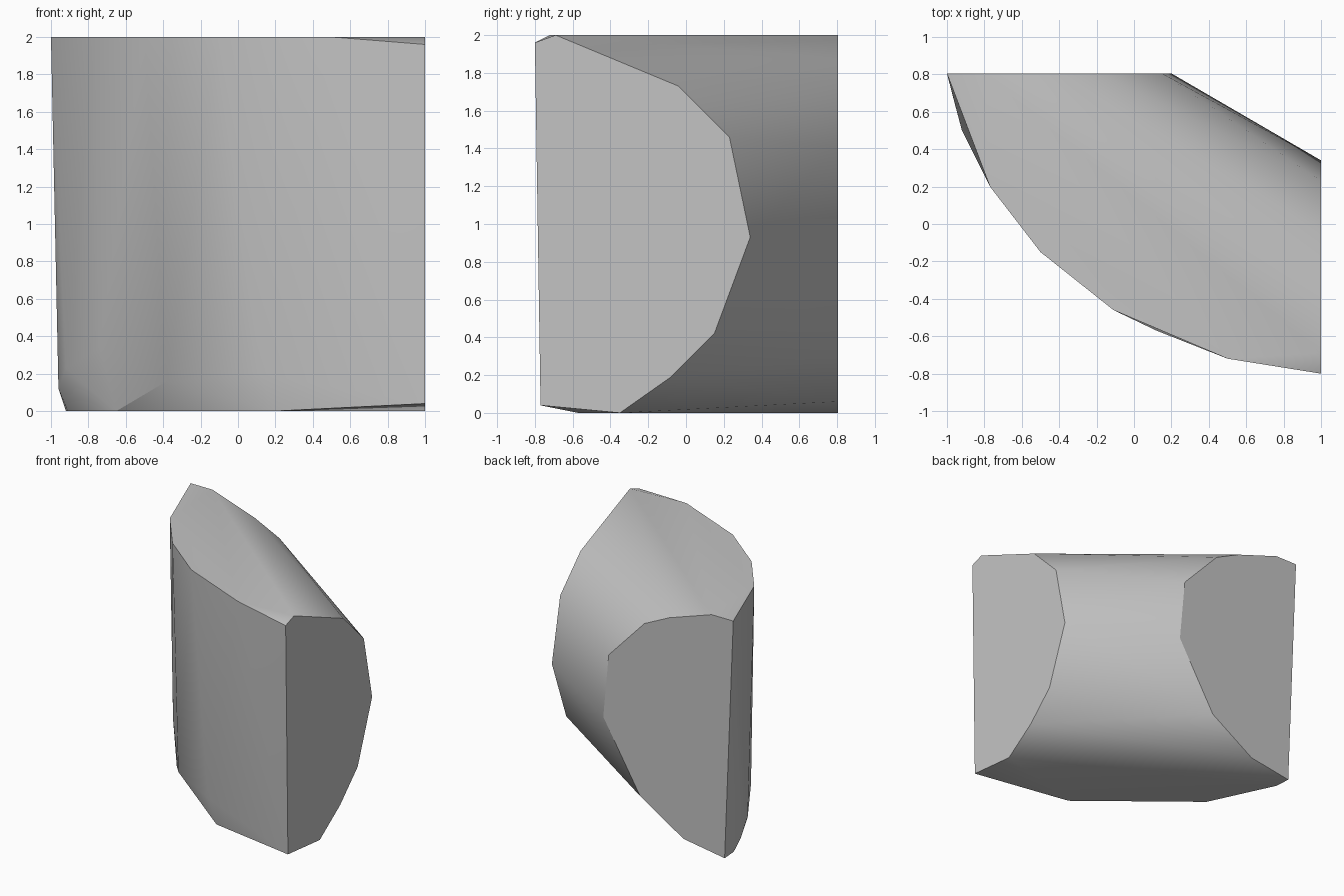
import bpy
import bmesh
import math
from mathutils import Vector

# Remove the default cube
default_cube = bpy.data.objects.get("Cube")
if default_cube:
    bpy.data.objects.remove(default_cube, do_unlink=True)


def make_material(name, color):
    material = bpy.data.materials.new(name)
    material.use_nodes = True
    material.diffuse_color = color
    shader = material.node_tree.nodes.get("Principled BSDF")
    shader.inputs["Base Color"].default_value = color
    shader.inputs["Roughness"].default_value = 0.8
    return material


def build_hull(name, points, material):
    """Wrap the cross-sections in one convex solid with clean flat faces."""
    bm = bmesh.new()
    for point in points:
        bm.verts.new(point)
    result = bmesh.ops.convex_hull(bm, input=list(bm.verts))
    loose = [item for item in result["geom_interior"] + result["geom_unused"]
             if isinstance(item, bmesh.types.BMVert)]
    bmesh.ops.delete(bm, geom=list(set(loose)), context="VERTS")
    bmesh.ops.dissolve_limit(bm, angle_limit=math.radians(1),
                             verts=list(bm.verts), edges=list(bm.edges))
    bmesh.ops.recalc_face_normals(bm, faces=list(bm.faces))
    mesh = bpy.data.meshes.new(name)
    bm.to_mesh(mesh)
    bm.free()
    mesh.materials.append(material)
    obj = bpy.data.objects.new(name, mesh)
    bpy.context.collection.objects.link(obj)
    return obj


# Flat cut at the +x end, as (y, z)
side_cut = [(-.8, 1.96), (-.69, 2), (-.04, 1.73), (.23, 1.46), (.34, .93),
            (.15, .42), (-.08, .19), (-.35, 0), (-.77, .04)]

# Flat cut at the back, as (x, z)
back_cut = [(-1, 2), (-.8, 2), (-.41, 1.87), (-.18, 1.76), (.15, 1.41),
            (.2, .88), (-.14, .31), (-.54, .06), (-.92, 0)]

# Curved front edge of the top and corners of the base, as (x, y)
top_edge = [(-.77, .2), (-.5, -.15), (-.11, -.46), (.5, -.72)]
base_edge = [(.2, -.57), (-.65, .12), (-.91, .67)]

# Chipped corners just above the base
chips = [(-.96, .65, .12), (-.92, .5, .23), (-.74, .2, .34),
         (-.38, -.245, .16), (.12, -.57, .2)]

points = [Vector((1, y, z)) for y, z in side_cut]
points += [Vector((x, .805, z)) for x, z in back_cut]
points += [Vector((x, y, 2)) for x, y in top_edge]
points += [Vector((x, y, 0)) for x, y in base_edge]
points += [Vector(chip) for chip in chips]

stone_grey = make_material("stone grey", (.55, .55, .55, 1))
block = build_hull("stone_block", points, stone_grey)

# Soft shading across shallow bends, crisp edges at the cuts
bpy.ops.object.select_all(action="DESELECT")
block.select_set(True)
bpy.context.view_layer.objects.active = block
bpy.ops.object.shade_smooth_by_angle(angle=math.radians(30))
